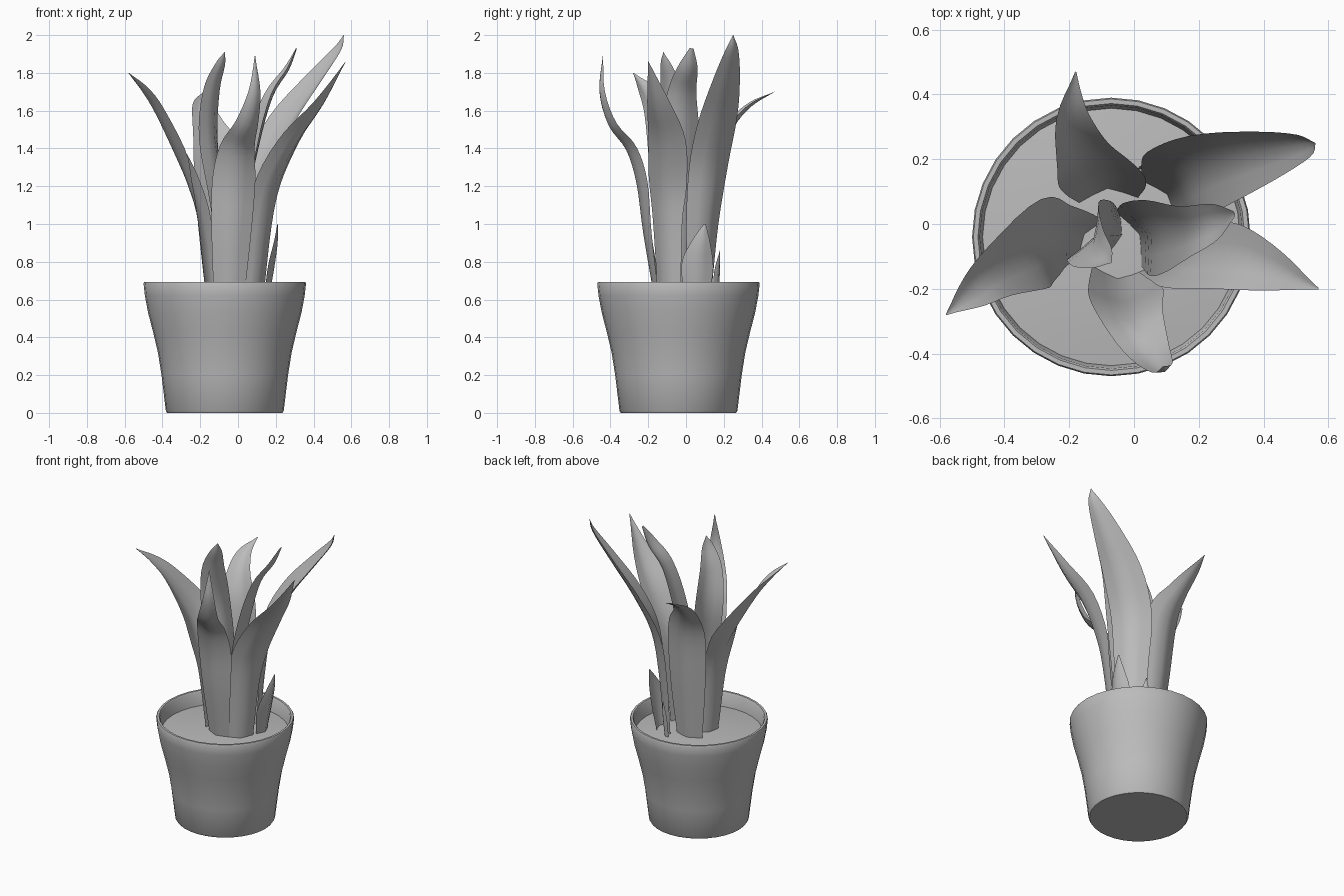
import bpy, bmesh, math
from mathutils import Vector

cube = bpy.data.objects.get("Cube")
if cube:
    bpy.data.objects.remove(cube, do_unlink=True)

# One plain grey for the whole model
GREY = (0.5, 0.5, 0.5, 1)
grey = bpy.data.materials.new("plain grey")
grey.use_nodes = True
grey.diffuse_color = GREY
grey.node_tree.nodes["Principled BSDF"].inputs["Base Color"].default_value = GREY

POT_CENTRE = Vector((-0.07, -0.04, 0))


def finish(name, bm, angle):
    """Turn a bmesh into a named, smooth shaded object."""
    mesh = bpy.data.meshes.new(name)
    bm.to_mesh(mesh)
    bm.free()
    mesh.materials.append(grey)
    obj = bpy.data.objects.new(name, mesh)
    bpy.context.collection.objects.link(obj)
    bpy.ops.object.select_all(action='DESELECT')
    obj.select_set(True)
    bpy.context.view_layer.objects.active = obj
    bpy.ops.object.shade_smooth_by_angle(angle=math.radians(angle))
    return obj


def lathe(name, profile, sides=32):
    """Spin a (radius, height) profile about the pot axis."""
    bm = bmesh.new()
    verts = [bm.verts.new(POT_CENTRE + Vector((r, 0, z))) for r, z in profile]
    edges = [bm.edges.new(pair) for pair in zip(verts, verts[1:])]
    bmesh.ops.spin(bm, geom=verts + edges, cent=POT_CENTRE, axis=(0, 0, 1),
                   angle=math.tau, steps=sides, use_merge=False)
    bmesh.ops.remove_doubles(bm, verts=bm.verts, dist=0.0005)
    bmesh.ops.recalc_face_normals(bm, faces=bm.faces)
    return finish(name, bm, 35)


def smooth_path(points, steps=4):
    """Catmull-Rom curve through points that carry x, y, z and half width."""
    pts = [Vector(p) for p in points]
    pts = [pts[0] * 2 - pts[1]] + pts + [pts[-1] * 2 - pts[-2]]
    path = []
    for a, b, c, d in zip(pts, pts[1:], pts[2:], pts[3:]):
        for i in range(steps):
            t = i / steps
            path.append(b + (c - a) * (t / 2)
                        + (a * 2 - b * 5 + c * 4 - d) * (t * t / 2)
                        + (b * 3 - a - c * 3 + d) * (t ** 3 / 2))
    return path + [pts[-2]]


def leaf(name, points, turn_start, turn_end, cup=0.4):
    """Folded blade along a path; its width direction turns from base to tip."""
    path = smooth_path(points)
    bm = bmesh.new()
    rows = []
    last = len(path) - 1
    for i, p in enumerate(path):
        centre = p.to_3d()
        width = max(p[3], 0.002)
        tangent = (path[min(i + 1, last)].to_3d() - path[max(i - 1, 0)].to_3d()).normalized()
        turn = math.radians(turn_start + (turn_end - turn_start) * i / last)
        side = Vector((math.cos(turn), math.sin(turn), 0))
        side = (side - tangent * side.dot(tangent)).normalized()
        inward = side.cross(tangent)
        lean = path[-1].to_3d() - path[0].to_3d()
        lean.z = 0
        if inward.dot(lean) > 0:
            inward.negate()
        row = []
        for u in (-1, -0.5, 0, 0.5, 1):
            fold = cup * width * (abs(u) ** 1.2 - 0.5)
            row.append(bm.verts.new(centre + side * u * width + inward * fold))
        rows.append(row)
    for low, high in zip(rows, rows[1:]):
        for j in range(len(low) - 1):
            bm.faces.new((low[j], low[j + 1], high[j + 1], high[j]))
    bmesh.ops.recalc_face_normals(bm, faces=bm.faces)
    return finish(name, bm, 60)


# Pot with closed base, flared wall and thin rim
lathe("pot", [(0, 0), (0.305, 0), (0.312, 0.01), (0.335, 0.2), (0.354, 0.32),
              (0.38, 0.43), (0.406, 0.53), (0.423, 0.62), (0.43, 0.685),
              (0.426, 0.693), (0.412, 0.693), (0.406, 0.685), (0.395, 0.57)])

# Gently domed soil
lathe("soil", [(0, 0.62), (0.2, 0.615), (0.33, 0.603), (0.4, 0.595)])

# Tall outer leaves
leaf("right_leaf", [(-0.14, -0.04, 0.6, 0.07), (-0.19, -0.04, 1.0, 0.09),
                    (-0.24, -0.05, 1.2, 0.115), (-0.3, -0.06, 1.36, 0.14),
                    (-0.42, -0.14, 1.59, 0.09), (-0.5, -0.21, 1.71, 0.055),
                    (-0.58, -0.28, 1.8, 0)], 55, 125)
leaf("left_leaf", [(0.085, -0.1, 0.6, 0.085), (0.13, -0.11, 1.0, 0.1),
                   (0.18, -0.11, 1.22, 0.12), (0.3, -0.11, 1.45, 0.11),
                   (0.44, -0.15, 1.64, 0.065), (0.57, -0.2, 1.86, 0)], 45, 70)
leaf("front_leaf", [(-0.05, -0.15, 0.6, 0.08), (-0.035, -0.205, 0.95, 0.105),
                    (-0.02, -0.24, 1.22, 0.115), (0, -0.3, 1.4, 0.095),
                    (0.05, -0.4, 1.53, 0.065), (0.09, -0.45, 1.7, 0.035),
                    (0.09, -0.44, 1.89, 0)], -5, 30)
leaf("back_left_leaf", [(0.09, 0.08, 0.6, 0.08), (0.11, 0.1, 1.0, 0.11),
                        (0.14, 0.135, 1.3, 0.13), (0.25, 0.18, 1.54, 0.125),
                        (0.41, 0.22, 1.76, 0.085), (0.53, 0.245, 1.92, 0.04),
                        (0.56, 0.25, 2.0, 0)], 130, 125)
leaf("back_leaf", [(-0.08, 0.09, 0.6, 0.09), (-0.09, 0.13, 1.0, 0.125),
                   (-0.11, 0.17, 1.35, 0.13), (-0.16, 0.24, 1.52, 0.085),
                   (-0.19, 0.34, 1.63, 0.05), (-0.18, 0.47, 1.7, 0)], 5, 10)

# Upright inner leaves
leaf("inner_right_leaf", [(-0.05, -0.03, 0.6, 0.07), (-0.09, -0.03, 1.1, 0.1),
                          (-0.14, -0.03, 1.45, 0.1), (-0.13, -0.08, 1.7, 0.075),
                          (-0.09, -0.11, 1.84, 0.04), (-0.07, -0.12, 1.91, 0)], 75, 40)
leaf("inner_left_leaf", [(0, -0.04, 0.6, 0.09), (0.03, -0.04, 1.1, 0.12),
                         (0.09, -0.03, 1.42, 0.115), (0.17, -0.02, 1.68, 0.08),
                         (0.26, 0.01, 1.82, 0.055), (0.31, 0.03, 1.93, 0.01)], 115, 95)

# Young shoots at the base
leaf("large_shoot", [(0.15, 0.06, 0.6, 0.06), (0.175, 0.06, 0.77, 0.085),
                     (0.2, 0.08, 0.9, 0.05), (0.21, 0.1, 1.0, 0.005)], 90, 90)
leaf("small_shoot", [(0.04, 0.16, 0.6, 0.03), (0.05, 0.17, 0.75, 0.03),
                     (0.05, 0.18, 0.86, 0)], 150, 150)
